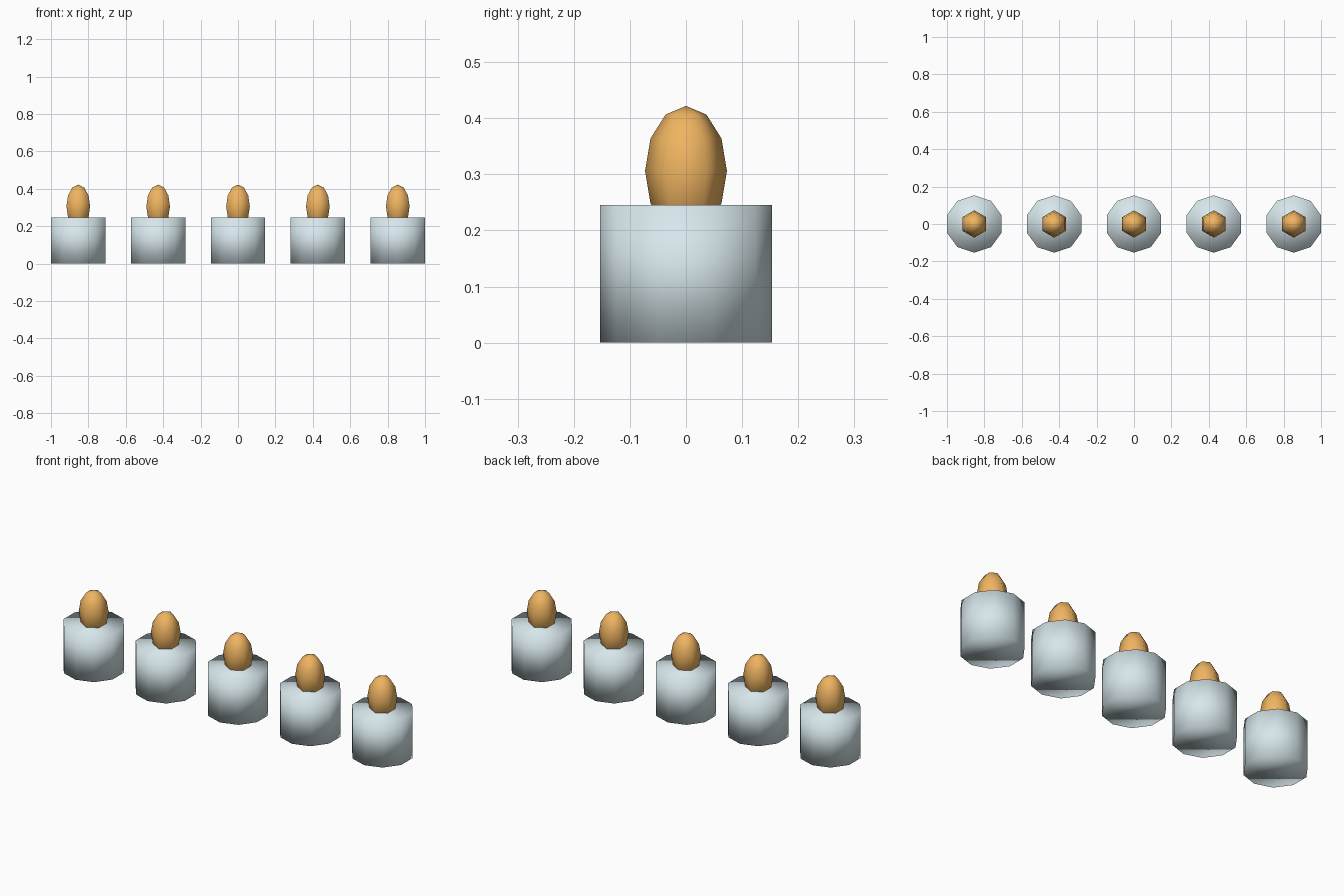
import bpy

if "Cube" in bpy.data.objects:
    bpy.data.objects.remove(bpy.data.objects["Cube"])

SPACING = 0.427
BODY_R, BODY_H = 0.153, 0.245
FLAME_R, FLAME_HALF, FLAME_Z = 0.073, 0.116, 0.306


def material(name, colour):
    mat = bpy.data.materials.new(name)
    mat.diffuse_color = colour
    mat.use_nodes = True
    mat.node_tree.nodes["Principled BSDF"].inputs["Base Color"].default_value = mat.diffuse_color
    return mat


def finish(name, mat):
    obj = bpy.context.object
    obj.name = name
    obj.data.materials.append(mat)
    bpy.ops.object.shade_smooth()
    return obj


wax = material("pale_wax", (0.68, 0.80, 0.84, 1))
fire = material("orange_flame", (0.87, 0.46, 0.12, 1))

# Row of five squat candles
for i in range(5):
    x = (i - 2) * SPACING

    # Ten-sided wax body
    bpy.ops.mesh.primitive_cylinder_add(
        vertices=10, radius=BODY_R, depth=BODY_H, location=(x, 0, BODY_H / 2))
    finish(f"candle_body_{i + 1}", wax)

    # Low-poly stretched flame, its base sunk into the wax
    bpy.ops.mesh.primitive_uv_sphere_add(
        segments=6, ring_count=6, radius=1, location=(x, 0, FLAME_Z), rotation=(0, 0, 0))
    flame = finish(f"flame_{i + 1}", fire)
    # Turn the hexagon so two corners lie along y
    for v in flame.data.vertices:
        px, py, pz = v.co
        v.co = (py * FLAME_R, -px * FLAME_R, pz * FLAME_HALF)
    if max(v.co.y for v in flame.data.vertices) < FLAME_R * 0.95:
        for v in flame.data.vertices:
            v.co.x, v.co.y = -v.co.y, v.co.x
